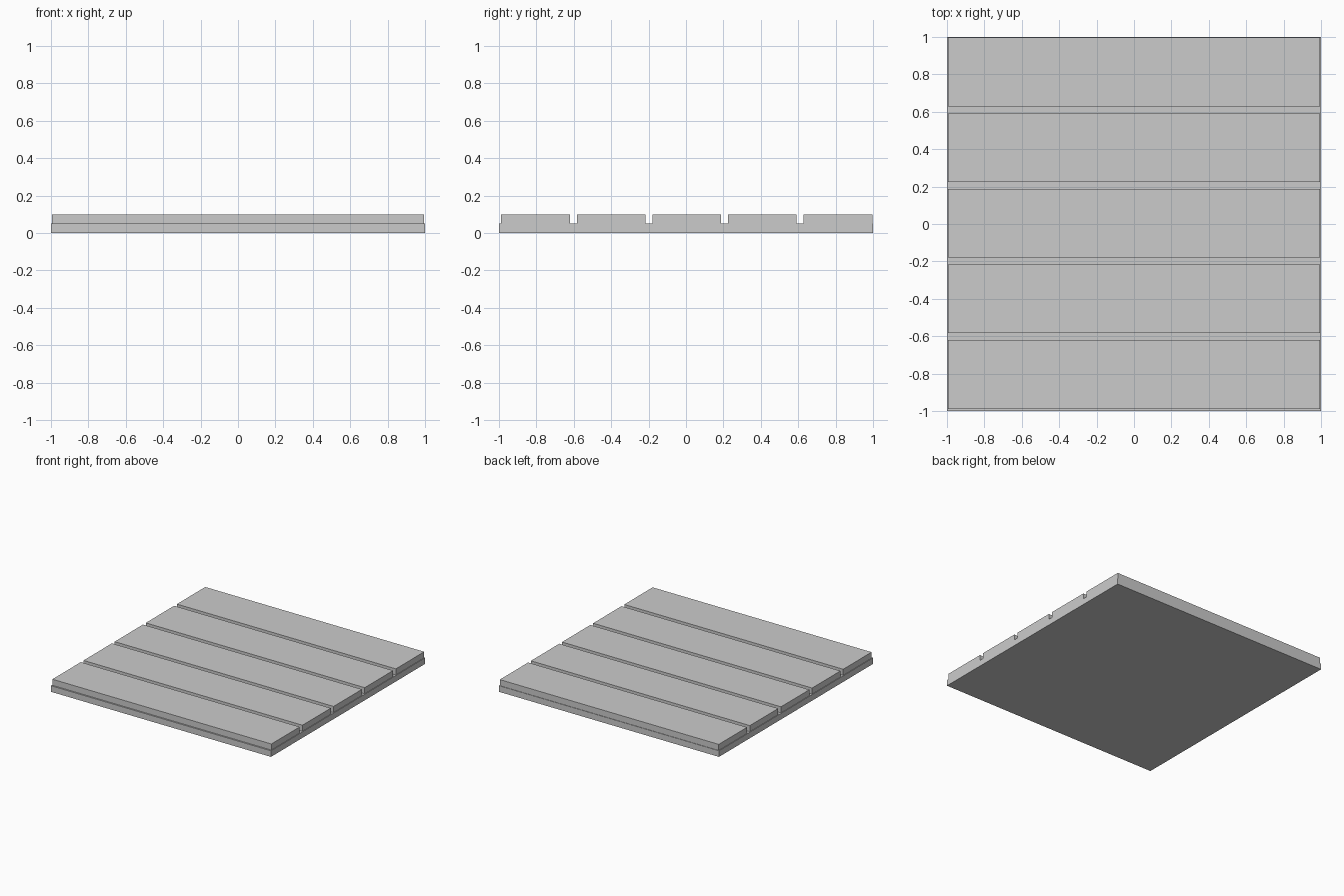
import bpy

if "Cube" in bpy.data.objects:
    bpy.data.objects.remove(bpy.data.objects["Cube"])


def box(name, size, centre):
    bpy.ops.mesh.primitive_cube_add(size=1, location=centre)
    ob = bpy.context.object
    ob.name = name
    ob.scale = size
    bpy.ops.object.transform_apply(location=False, rotation=False, scale=True)
    return ob


# Base slab
box("base_panel", (2.0, 2.0, 0.05), (0, 0, 0.025))

# Five planks laid across the slab with narrow gaps
PITCH, WIDTH = 0.404, 0.368
for i in range(5):
    box(f"plank_{i + 1}", (1.99, WIDTH, 0.05), (0, 0.004 + (i - 2) * PITCH, 0.075))
